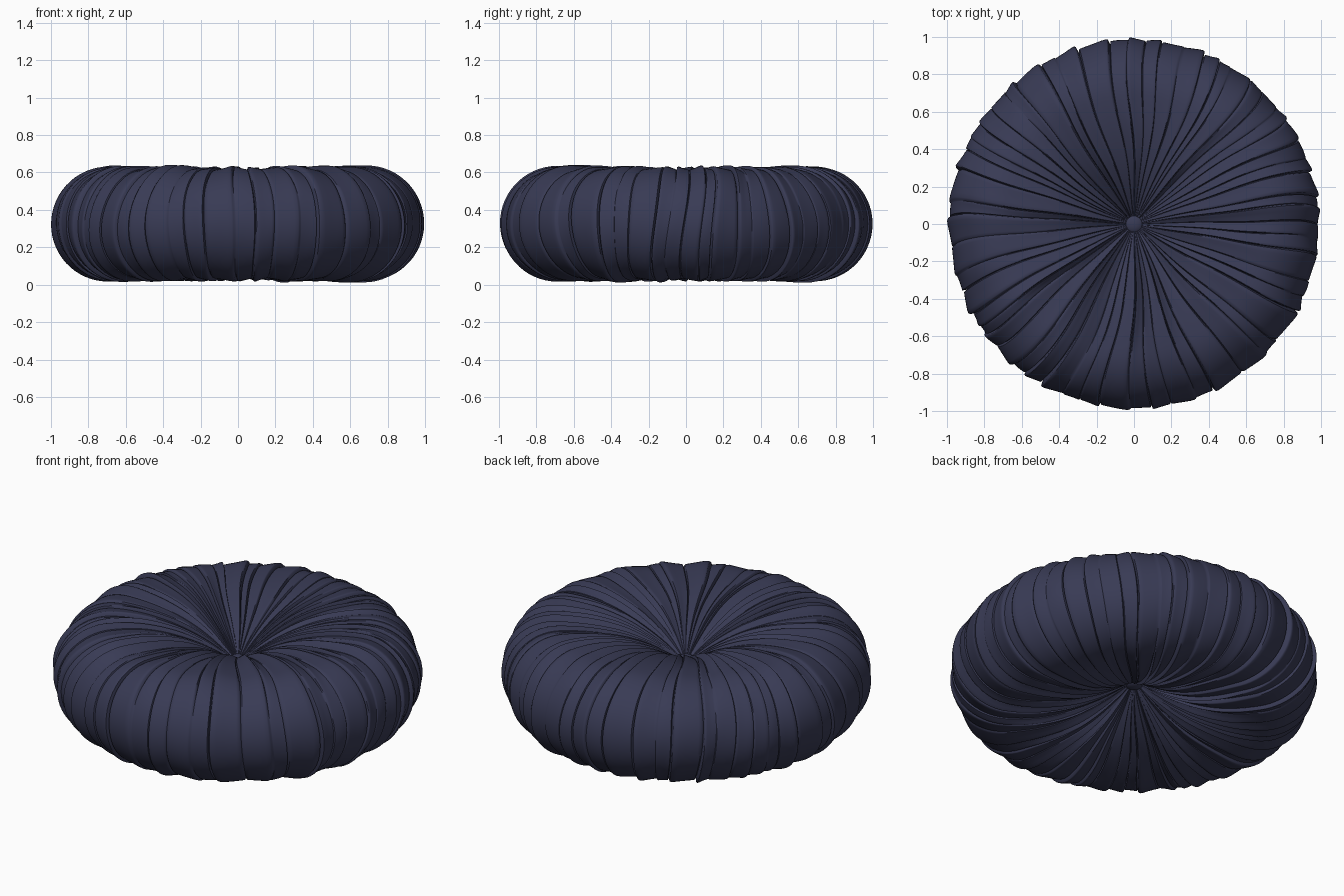
import bpy, bmesh, random
from math import sin, cos, pi, hypot

if "Cube" in bpy.data.objects:
    bpy.data.objects.remove(bpy.data.objects["Cube"])

random.seed(7)
MID, RING, TUBE = 0.325, 0.69, 0.295

navy = bpy.data.materials.new("navy_fabric")
navy.diffuse_color = (0.04, 0.043, 0.09, 1)
navy.use_nodes = True
navy.node_tree.nodes["Principled BSDF"].inputs["Base Color"].default_value = navy.diffuse_color

# Half profile from top centre, round the rim, to bottom centre
N_IN, N_OUT = 26, 30
top = []
for i in range(N_IN):
    r = 0.012 + (RING - 0.012) * i / N_IN
    top.append((r, 0.055 + (TUBE - 0.055) * (1 - (1 - r / RING) ** 2.2)))
rim = [(RING + TUBE * cos(pi / 2 - pi * i / N_OUT),
        TUBE * sin(pi / 2 - pi * i / N_OUT)) for i in range(N_OUT + 1)]
profile = top + rim + [(r, -z) for r, z in reversed(top)]
rows = len(profile)


def normal(i):
    a, b = profile[max(i - 1, 0)], profile[min(i + 1, rows - 1)]
    dr, dz = b[0] - a[0], b[1] - a[1]
    d = hypot(dr, dz)
    return -dz / d, dr / d


# Pleat section: sharp tuck, raised fold, gentle fall to the next tuck
T = [0, 0.05, 0.11, 0.25, 0.45, 0.65, 0.85, 0.95]
H = [-1.1, 0.65, 0.9, 0.75, 0.4, 0.1, -0.15, -0.3]

# Irregular pleats; short ones fade out towards the rim
widths, short = [], []
for k in range(56):
    is_short = k % 3 == 1
    short.append(is_short)
    widths.append(random.uniform(0.6, 1.5) * (0.7 if is_short else 1))
total = sum(widths)
columns, start = [], 0
for w, s in zip(widths, short):
    flip = random.random() < 0.35
    amp = random.uniform(0.011, 0.021)
    phase = random.uniform(0, 6.28)
    span = 2 * pi * w / total
    for t, h in zip(T, H):
        columns.append((start + t * span, h, amp, s, phase, t))
    if flip:
        n = len(T)
        columns[-n + 1:] = [(start + (1 - c[5]) * span,) + c[1:]
                            for c in reversed(columns[-n + 1:])]
    start += span

# Cushion cover
bm = bmesh.new()
grid = []
for i, (r, z) in enumerate(profile):
    nr, nz = normal(i)
    nr, nz = (nr, nz) if nr * (r - RING) + nz * z > 0 else (-nr, -nz)
    if r < RING and nz * z < 0:
        nr, nz = -nr, -nz
    v = i / (rows - 1)
    fade = max(0.0, min(1.0, (0.95 - r) / 0.4))
    row = []
    for a, h, amp, s, ph, t in columns:
        strength = amp * min(1, r / 0.32) * (0.85 + 0.25 * sin(9 * v + ph))
        if s:
            strength *= fade
        d = h * strength + 0.0025 * sin(23 * v + 5 * a + ph) * min(1, r) * sin(pi * t)
        ang = a + 0.03 * sin(7 * v + 3 * a) + 0.012 * sin(19 * v + 5 * a)
        rr = r + nr * d
        row.append(bm.verts.new((rr * cos(ang), rr * sin(ang), MID + z + nz * d)))
    grid.append(row)
n = len(columns)
for i in range(rows - 1):
    for j in range(n):
        k = (j + 1) % n
        bm.faces.new((grid[i][j], grid[i + 1][j], grid[i + 1][k], grid[i][k]))
bm.faces.new(grid[0])
bm.faces.new(grid[-1][::-1])
bmesh.ops.recalc_face_normals(bm, faces=bm.faces)
for f in bm.faces:
    f.smooth = True
mesh = bpy.data.meshes.new("cushion")
bm.to_mesh(mesh)
bm.free()
cushion = bpy.data.objects.new("cushion", mesh)
bpy.context.collection.objects.link(cushion)
mesh.materials.append(navy)
bpy.context.view_layer.objects.active = cushion
cushion.select_set(True)
bpy.ops.object.shade_smooth_by_angle(angle=0.9)

# Tufting buttons, top and bottom
for name, side in (("top_button", 1), ("bottom_button", -1)):
    bpy.ops.mesh.primitive_uv_sphere_add(segments=32, ring_count=16, radius=0.05,
                                         location=(0, 0, MID + side * 0.075))
    button = bpy.context.object
    button.name = name
    button.scale.z = 0.5
    button.data.materials.append(navy)
    bpy.ops.object.shade_smooth()
